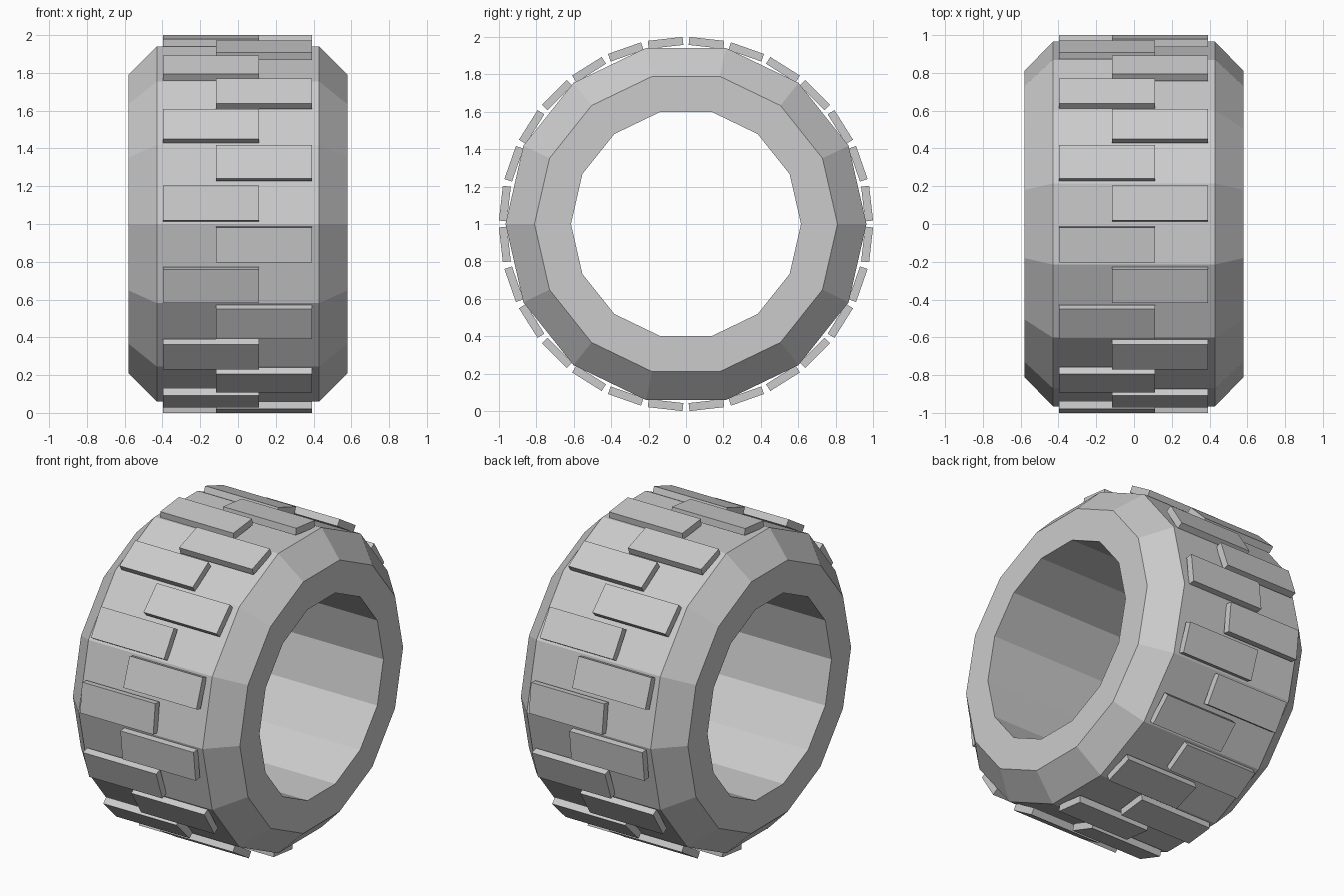
import bpy, bmesh, math
from mathutils import Matrix, Vector

if "Cube" in bpy.data.objects:
    bpy.data.objects.remove(bpy.data.objects["Cube"])

SIDES = 14
BLOCKS = 28


def make_object(name, bm):
    bmesh.ops.recalc_face_normals(bm, faces=bm.faces)
    mesh = bpy.data.meshes.new(name)
    bm.to_mesh(mesh)
    bm.free()
    obj = bpy.data.objects.new(name, mesh)
    obj.location.z = 1.0
    bpy.context.collection.objects.link(obj)
    return obj


# Tyre body: closed (x, radius) profile swept around the x axis
profile = [(-0.58, 0.615), (-0.58, 0.81), (-0.43, 0.965),
           (0.43, 0.965), (0.58, 0.81), (0.58, 0.615)]
bm = bmesh.new()
rings = []
for i in range(SIDES):
    a = math.tau * i / SIDES
    rings.append([bm.verts.new((x, -r * math.cos(a), r * math.sin(a))) for x, r in profile])
n = len(profile)
for i in range(SIDES):
    a, b = rings[i], rings[(i + 1) % SIDES]
    for j in range(n):
        k = (j + 1) % n
        bm.faces.new((a[j], a[k], b[k], b[j]))
make_object("tyre_body", bm)

# Tread blocks: two per facet, alternating left and right
R_IN, R_OUT = 0.953, 0.996
bm = bmesh.new()
for k in range(BLOCKS):
    a = math.tau * (k + 0.5) / BLOCKS
    x = -0.143 if k % 2 == 0 else 0.137
    # local -y points outward, rotated about x from the front towards the top
    m = (Matrix.Rotation(-a, 4, 'X')
         @ Matrix.Translation(Vector((x, -(R_IN + R_OUT) / 2, 0)))
         @ Matrix.Diagonal((0.508, R_OUT - R_IN, 0.187, 1)))
    bmesh.ops.create_cube(bm, size=1, matrix=m)
make_object("tread_blocks", bm)
